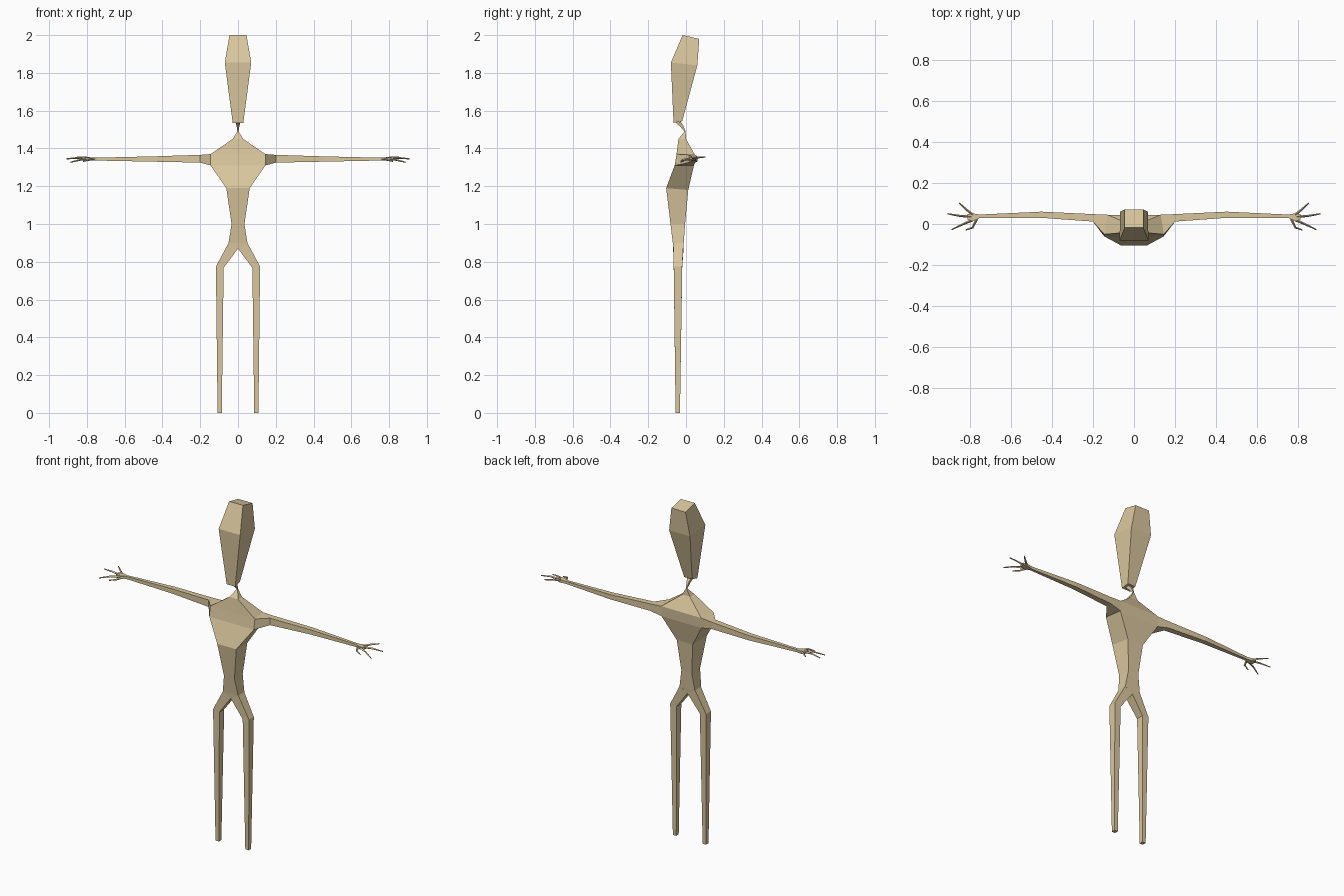
import bpy, bmesh
from mathutils import Vector

cube = bpy.data.objects.get("Cube")
if cube:
    bpy.data.objects.remove(cube, do_unlink=True)

SKIN = (0.70, 0.57, 0.34)
mat = bpy.data.materials.new("tan_skin")
mat.use_nodes = True
mat.diffuse_color = (*SKIN, 1)
bsdf = mat.node_tree.nodes["Principled BSDF"]
bsdf.inputs["Base Color"].default_value = (*SKIN, 1)
bsdf.inputs["Roughness"].default_value = 0.9


def loft(name, rings, side=1):
    """Skin four-sided rings into a closed flat-shaded object."""
    bm = bmesh.new()
    loops = [[bm.verts.new((p[0] * side, p[1], p[2])) for p in r] for r in rings]
    for a, b in zip(loops, loops[1:]):
        for i in range(4):
            j = (i + 1) % 4
            bm.faces.new((a[i], a[j], b[j], b[i]))
    bm.faces.new(loops[0])
    bm.faces.new(loops[-1])
    bmesh.ops.remove_doubles(bm, verts=bm.verts, dist=0.0003)
    bmesh.ops.recalc_face_normals(bm, faces=bm.faces)
    mesh = bpy.data.meshes.new(name)
    bm.to_mesh(mesh)
    bm.free()
    mesh.materials.append(mat)
    obj = bpy.data.objects.new(name, mesh)
    bpy.context.collection.objects.link(obj)


def level(wf, yf, zf, wb, yb, zb):
    """Ring around the body: half-width, y, z of its front and back edges."""
    return [(-wf, yf, zf), (wf, yf, zf), (wb, yb, zb), (-wb, yb, zb)]


def section(x, y0, y1, z0, z1):
    """Ring across an arm at x."""
    return [(x, y0, z0), (x, y1, z0), (x, y1, z1), (x, y0, z1)]


def footing(x0, x1, y0, y1, z0, z1):
    """Ring across a leg, from its inner edge to its outer edge."""
    return [(x0, y0, z0), (x1, y0, z1), (x1, y1, z1), (x0, y1, z0)]


def finger_rings(path, r0=0.007, r1=0.003):
    """Thin tapered square tube along a path."""
    pts = [Vector(p) for p in path]
    rings = []
    for i, p in enumerate(pts):
        d = (pts[min(i + 1, len(pts) - 1)] - pts[max(i - 1, 0)]).normalized()
        s = d.cross(Vector((0, 0, 1))).normalized()
        u = s.cross(d)
        r = r0 + (r1 - r0) * i / (len(pts) - 1)
        rings.append([p + s * r, p + u * r, p - s * r, p - u * r])
    return rings


# Head and thin neck
loft("head", [
    level(0.028, -0.066, 1.535, 0.026, -0.02, 1.545),
    level(0.07, -0.08, 1.855, 0.068, 0.06, 1.84),
    level(0.045, -0.018, 2.0, 0.046, 0.07, 1.98)])
loft("neck", [
    level(0.012, -0.055, 1.538, 0.012, -0.028, 1.542),
    level(0.007, -0.03, 1.515, 0.007, -0.015, 1.522),
    level(0.003, -0.008, 1.49, 0.003, -0.002, 1.49),
    level(0.028, -0.04, 1.45, 0.025, 0.0, 1.45)])

# Torso from the neck base down to the crotch
loft("torso", [
    level(0.028, -0.04, 1.45, 0.025, 0.0, 1.45),
    level(0.145, -0.05, 1.37, 0.13, 0.045, 1.37),
    level(0.145, -0.06, 1.31, 0.13, 0.042, 1.31),
    level(0.062, -0.105, 1.19, 0.052, 0.012, 1.18),
    level(0.034, -0.082, 1.0, 0.034, -0.005, 1.0),
    level(0.05, -0.07, 0.9, 0.05, -0.012, 0.9),
    level(0, -0.068, 0.87, 0, -0.015, 0.87)])

# Finger paths, thumb first
FINGERS = {
    "thumb": [(0.765, 0.025, 1.343), (0.785, -0.017, 1.34), (0.82, -0.03, 1.332)],
    "front_finger": [(0.785, 0.02, 1.343), (0.83, 0.0, 1.341), (0.887, -0.027, 1.327)],
    "middle_finger": [(0.79, 0.035, 1.346), (0.85, 0.04, 1.35), (0.908, 0.05, 1.345)],
    "back_finger": [(0.785, 0.045, 1.347), (0.815, 0.07, 1.353), (0.85, 0.102, 1.355)],
}

for side, label in ((1, "left"), (-1, "right")):
    # Arm, ending in a flat palm
    shoulder = [(0.145, -0.06, 1.31), (0.13, 0.042, 1.31),
                (0.13, 0.045, 1.37), (0.145, -0.05, 1.37)]
    loft(label + "_arm", [
        shoulder,
        section(0.2, 0.012, 0.048, 1.325, 1.366),
        section(0.45, 0.03, 0.06, 1.33, 1.358),
        section(0.75, 0.03, 0.046, 1.336, 1.351),
        section(0.785, 0.014, 0.052, 1.337, 1.352),
        section(0.81, 0.022, 0.048, 1.341, 1.352)], side)
    for name, path in FINGERS.items():
        loft(label + "_" + name, finger_rings(path), side)
    # Leg, tapering to the ground
    loft(label + "_leg", [
        footing(0, 0.05, -0.068, -0.013, 0.87, 0.9),
        footing(0.076, 0.117, -0.065, -0.02, 0.768, 0.775),
        footing(0.086, 0.108, -0.055, -0.032, 0, 0)], side)
